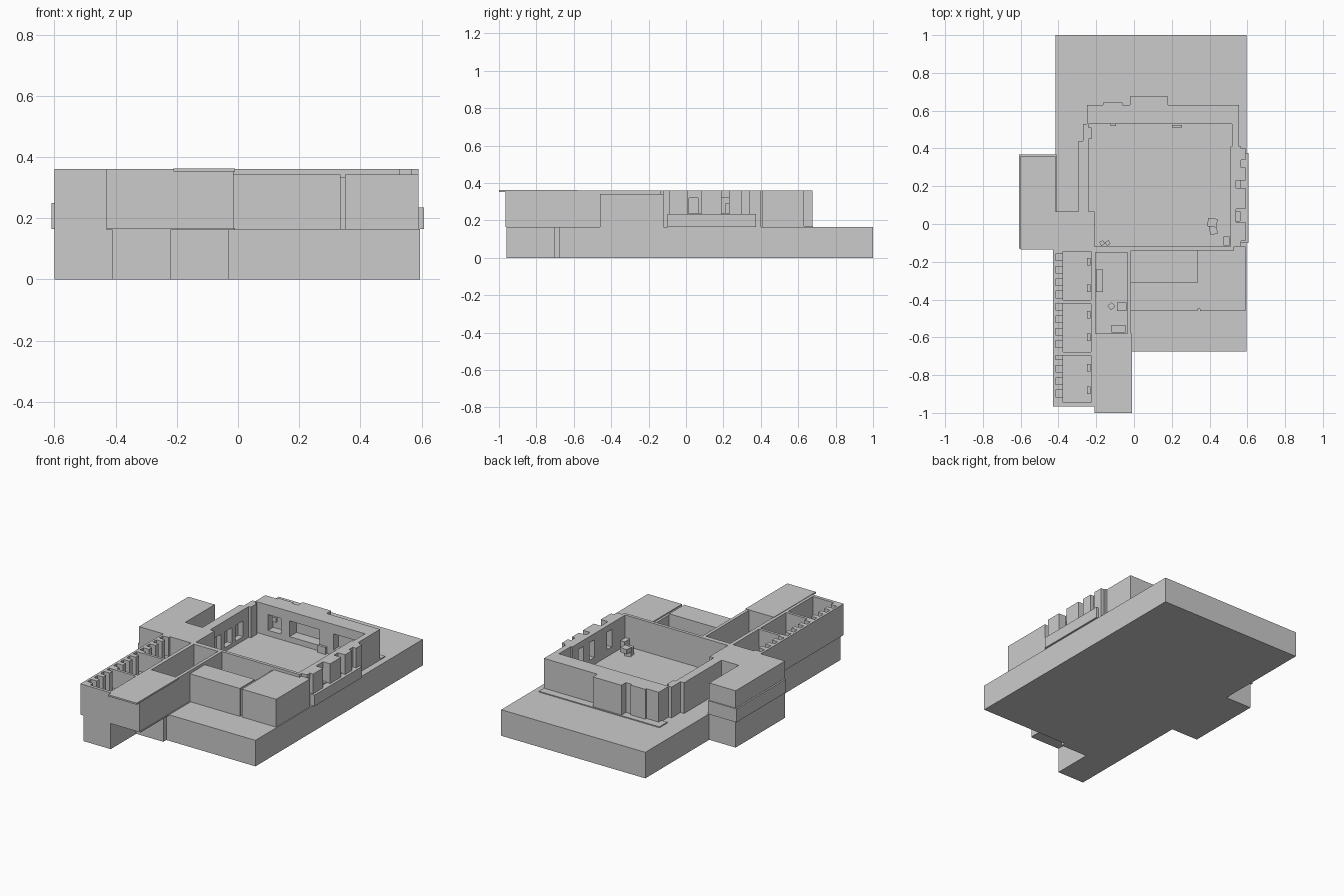
import bpy, bmesh, math
from mathutils import Vector, Matrix

F, T = 0.165, 0.36          # floor level and wall top


def box(name, x0, x1, y0, y1, z0=F, z1=T, rot=0):
    """Axis aligned box from its limits, optionally turned about z."""
    me = bpy.data.meshes.new(name)
    bm = bmesh.new()
    size = Matrix.Diagonal((x1 - x0, y1 - y0, z1 - z0, 1))
    bmesh.ops.create_cube(bm, size=1, matrix=Matrix.Rotation(math.radians(rot), 4, 'Z') @ size)
    bm.to_mesh(me)
    bm.free()
    ob = bpy.data.objects.new(name, me)
    ob.location = Vector(((x0 + x1) / 2, (y0 + y1) / 2, (z0 + z1) / 2))
    bpy.context.collection.objects.link(ob)
    return ob


def prism(name, pts, z0, z1):
    """Flat plan outline extruded upwards."""
    me = bpy.data.meshes.new(name)
    bm = bmesh.new()
    face = bm.faces.new([bm.verts.new((x, y, z0)) for x, y in pts])
    top = bmesh.ops.extrude_face_region(bm, geom=[face])
    bmesh.ops.translate(bm, vec=(0, 0, z1 - z0),
                        verts=[g for g in top["geom"] if isinstance(g, bmesh.types.BMVert)])
    bmesh.ops.recalc_face_normals(bm, faces=bm.faces)
    bm.to_mesh(me)
    bm.free()
    ob = bpy.data.objects.new(name, me)
    bpy.context.collection.objects.link(ob)
    return ob


def cut(ob, *limits):
    """Carve a box shaped niche out of a wall."""
    c = box("niche_cutter", *limits)
    c.hide_render = True
    c.hide_set(True)
    m = ob.modifiers.new("niche", 'BOOLEAN')
    m.operation, m.solver, m.object = 'DIFFERENCE', 'EXACT', c


# lower storey as one stepped outline
prism("lower_storey", [(-0.41, -0.96), (-0.22, -0.96), (-0.22, -0.705), (-0.03, -0.705),
                       (-0.03, -0.675), (0.595, -0.675), (0.595, 1.0), (-0.415, 1.0),
                       (-0.415, 0.36), (-0.6, 0.36), (-0.6, -0.135), (-0.41, -0.135)], 0, F)
box("back_terrace", -0.29, 0.555, 0.6, 0.68, F, 0.171)

# hall back wall with projecting bays
back = prism("hall_back_wall", [(-0.27, 0.53), (0.555, 0.53), (0.555, 0.63), (0.18, 0.63),
                                (0.18, 0.675), (-0.02, 0.675), (-0.02, 0.63), (-0.06, 0.63),
                                (-0.06, 0.642), (-0.165, 0.642), (-0.165, 0.63),
                                (-0.25, 0.63), (-0.25, 0.53)], F, T)
cut(back, -0.01, 0.2, 0.5, 0.6, 0.2, 0.3)
cut(back, -0.16, -0.07, 0.5, 0.58, 0.2, 0.3)
cut(back, 0.3, 0.45, 0.5, 0.58, 0.2, 0.3)
box("wall_shelf_left", -0.125, -0.095, 0.518, 0.53, 0.27, 0.3)
box("wall_shelf_right", 0.2, 0.255, 0.51, 0.525, F, 0.21)

# hall left wall
left = prism("hall_left_wall", [(-0.295, 0.065), (-0.24, 0.065), (-0.24, 0.45), (-0.225, 0.45),
                                (-0.225, 0.51), (-0.24, 0.51), (-0.24, 0.53), (-0.27, 0.53),
                                (-0.27, 0.44), (-0.295, 0.44)], F, T)
for y in (0.1, 0.21, 0.32):
    cut(left, -0.275, -0.2, y, y + 0.075, 0.19, 0.29)

# hall right wall: band, bays and sill
right = box("hall_right_wall", 0.51, 0.567, -0.12, 0.41)
box("hall_right_corner", 0.52, 0.555, 0.41, 0.53)
box("window_sill", 0.567, 0.607, -0.1, 0.375, F, 0.235)
for y0, y1 in ((-0.09, 0.01), (0.08, 0.19), (0.23, 0.3), (0.34, 0.4)):
    box("right_bay", 0.567, 0.59, y0, y1)
for y in (0.015, 0.19, 0.3):
    cut(right, 0.48, 0.56, y, y + 0.05, 0.21, 0.32)
cut(right, 0.54, 0.6, 0.01, 0.08, 0.24, 0.4)
cut(right, 0.54, 0.6, 0.19, 0.23, 0.24, 0.4)

# hall front wall and the left block with its L-shaped roof
box("hall_front_wall", -0.21, 0.53, -0.14, -0.12)
prism("left_block", [(-0.6, -0.135), (-0.21, -0.135), (-0.21, 0.065), (-0.415, 0.065),
                     (-0.415, 0.36), (-0.6, 0.36)], F, T)
box("left_block_ledge", -0.61, -0.41, -0.13, 0.367, F, 0.25)

# front right blocks beside the open court
box("front_right_block", 0.35, 0.59, -0.46, -0.12, F, 0.342)
box("front_middle_block", -0.015, 0.335, -0.46, -0.31, F, 0.342)
box("court_side_wall", 0.335, 0.35, -0.45, -0.14, F, 0.335)

# front wing: rooms, partitions and roof slab
box("wing_floor", -0.43, -0.01, -0.96, -0.13, F - 0.003, F + 0.003)
box("wing_outer_wall", -0.43, -0.415, -0.965, -0.135)
box("wing_front_wall", -0.43, -0.21, -0.965, -0.945)
box("corridor_wall", -0.228, -0.205, -0.96, -0.135)
for y in (-0.69, -0.415, -0.14):
    box("room_partition", -0.42, -0.22, y - 0.005, y + 0.012)
box("wing_window_sill", -0.415, -0.375, -0.95, -0.135, F, 0.24)
for i in range(13):
    y = -0.945 + i * 0.0655
    box("wing_pier", -0.415, -0.375, y, y + 0.03)
box("closed_front_room", -0.21, -0.015, -0.965, -0.58, F, 0.356)
box("roof_slab", -0.21, -0.01, -1.0, -0.58, 0.353, 0.363)
box("middle_room_wall", -0.035, -0.015, -0.58, -0.135)
box("middle_room_back_wall", -0.21, -0.02, -0.15, -0.13)

# furniture
box("middle_room_table", -0.12, -0.045, -0.575, -0.535, F, 0.23)
box("middle_room_cabinet", -0.2, -0.165, -0.36, -0.24, F, 0.22)
box("middle_room_stool", -0.135, -0.105, -0.45, -0.42, F, 0.21, 40)
box("middle_room_bench", -0.09, -0.04, -0.46, -0.415, F, 0.22)
for y in (-0.9, -0.78, -0.62, -0.5, -0.36, -0.22):
    box("room_desk", -0.25, -0.23, y, y + 0.04, F, 0.21)
box("hall_desk", 0.4, 0.44, -0.055, -0.01, F, 0.215, 10)
box("hall_desk_top", 0.39, 0.44, -0.015, 0.03, 0.2, 0.23, -8)
box("hall_cabinet", 0.475, 0.505, -0.115, -0.065, F, 0.22)
for x in (-0.18, -0.15):
    box("hall_stool", x, x + 0.022, -0.112, -0.09, F, 0.2, 30)
